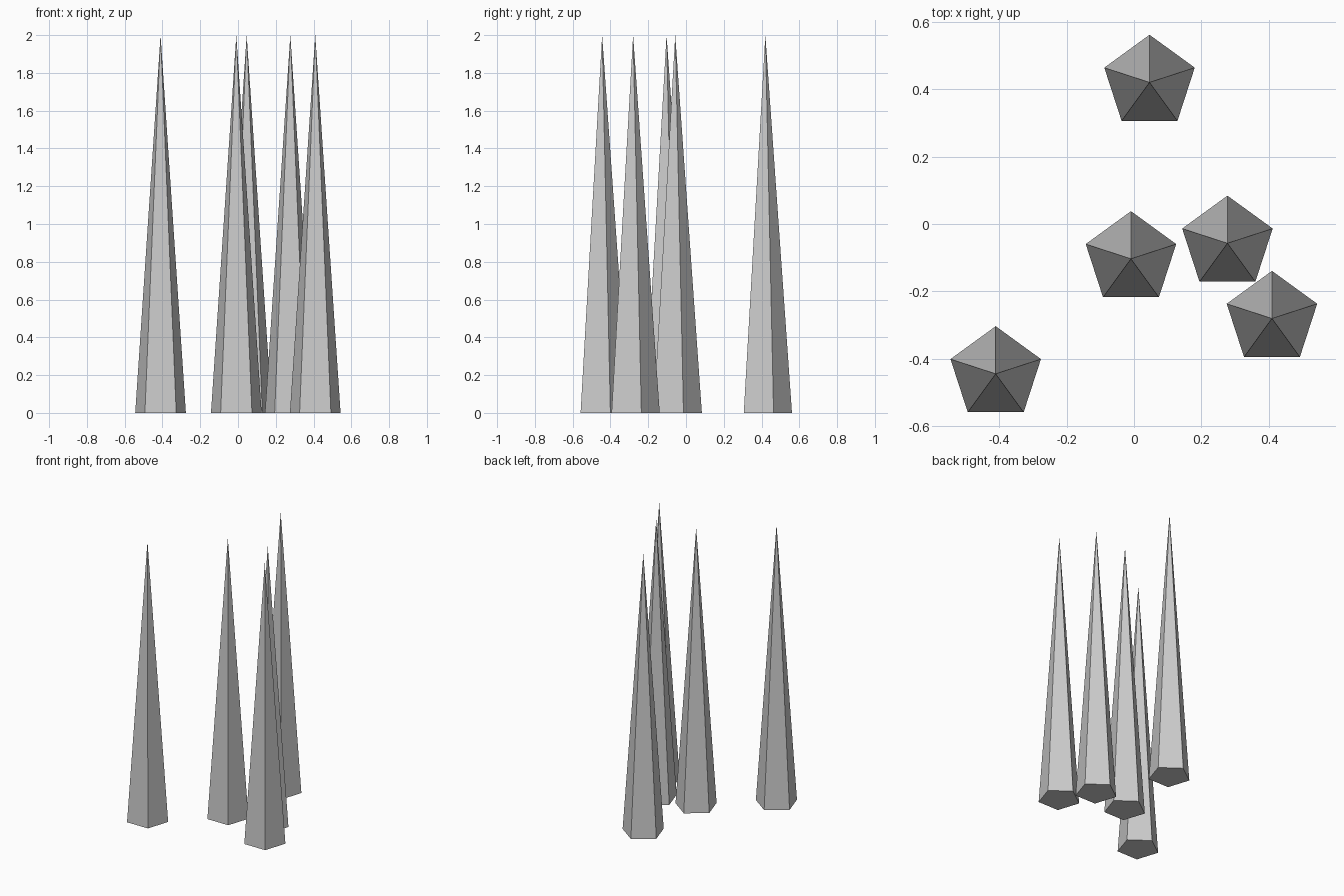
import bpy

if "Cube" in bpy.data.objects:
    bpy.data.objects.remove(bpy.data.objects["Cube"])

# Footprint centres of the five spikes
CENTRES = [
    (0.046, 0.420),
    (-0.009, -0.103),
    (0.277, -0.057),
    (0.409, -0.280),
    (-0.410, -0.444),
]
RADIUS, HEIGHT = 0.141, 2.0

# Five-sided pointed spikes, one corner facing the back
for i, (x, y) in enumerate(CENTRES, 1):
    bpy.ops.mesh.primitive_cone_add(
        vertices=5, radius1=RADIUS, radius2=0, depth=HEIGHT,
        end_fill_type='NGON', location=(x, y, HEIGHT / 2))
    bpy.context.object.name = f"spike_{i}"
